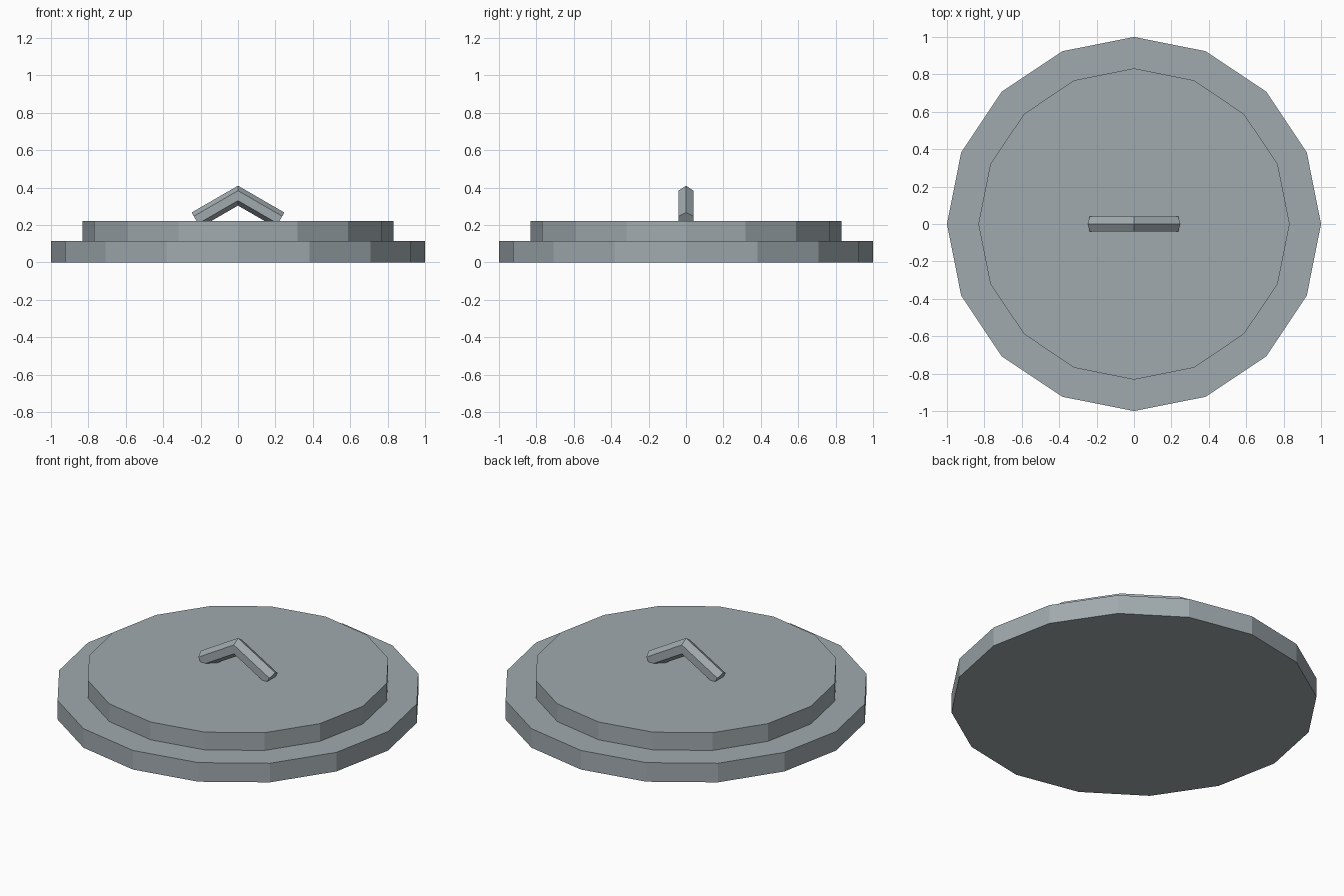
import bpy, bmesh, math

cube = bpy.data.objects.get("Cube")
if cube:
    bpy.data.objects.remove(cube, do_unlink=True)

# Single grey metal colour
metal = bpy.data.materials.new("grey_metal")
metal.use_nodes = True
colour = (0.352, 0.402, 0.425, 1)
metal.diffuse_color = colour
metal.node_tree.nodes["Principled BSDF"].inputs["Base Color"].default_value = colour


def disc(name, radius, bottom, top):
    bpy.ops.mesh.primitive_cylinder_add(
        vertices=16, radius=radius, depth=top - bottom,
        location=(0, 0, (bottom + top) / 2))
    obj = bpy.context.object
    obj.name = name
    obj.data.materials.append(metal)


def bent_bar(name, radius, half_span, apex_z, slope):
    """Hexagonal bar with a mitred bend at the middle and square ends."""
    bm = bmesh.new()
    rings = []
    for side in (-1, 0, 1):
        ring = []
        for i in range(6):
            a = i * math.tau / 6
            y, u = radius * math.sin(a), radius * math.cos(a)
            if side:
                x = side * (half_span + u * math.sin(slope))
                z = apex_z - half_span * math.tan(slope) + u * math.cos(slope)
            else:
                x, z = 0, apex_z + u / math.cos(slope)
            ring.append(bm.verts.new((x, y, z)))
        rings.append(ring)
    for a, b in zip(rings, rings[1:]):
        for i in range(6):
            j = (i + 1) % 6
            bm.faces.new((a[i], a[j], b[j], b[i]))
    bm.faces.new(rings[0])
    bm.faces.new(rings[-1])
    bmesh.ops.recalc_face_normals(bm, faces=bm.faces[:])
    mesh = bpy.data.meshes.new(name)
    bm.to_mesh(mesh)
    bm.free()
    mesh.materials.append(metal)
    bpy.context.collection.objects.link(bpy.data.objects.new(name, mesh))


# Wide rim, raised lid and peaked handle
disc("lid_rim", 1.0, 0, 0.115)
disc("raised_lid", 0.832, 0.105, 0.222)
bent_bar("handle", 0.046, 0.225, 0.357, math.radians(30))
